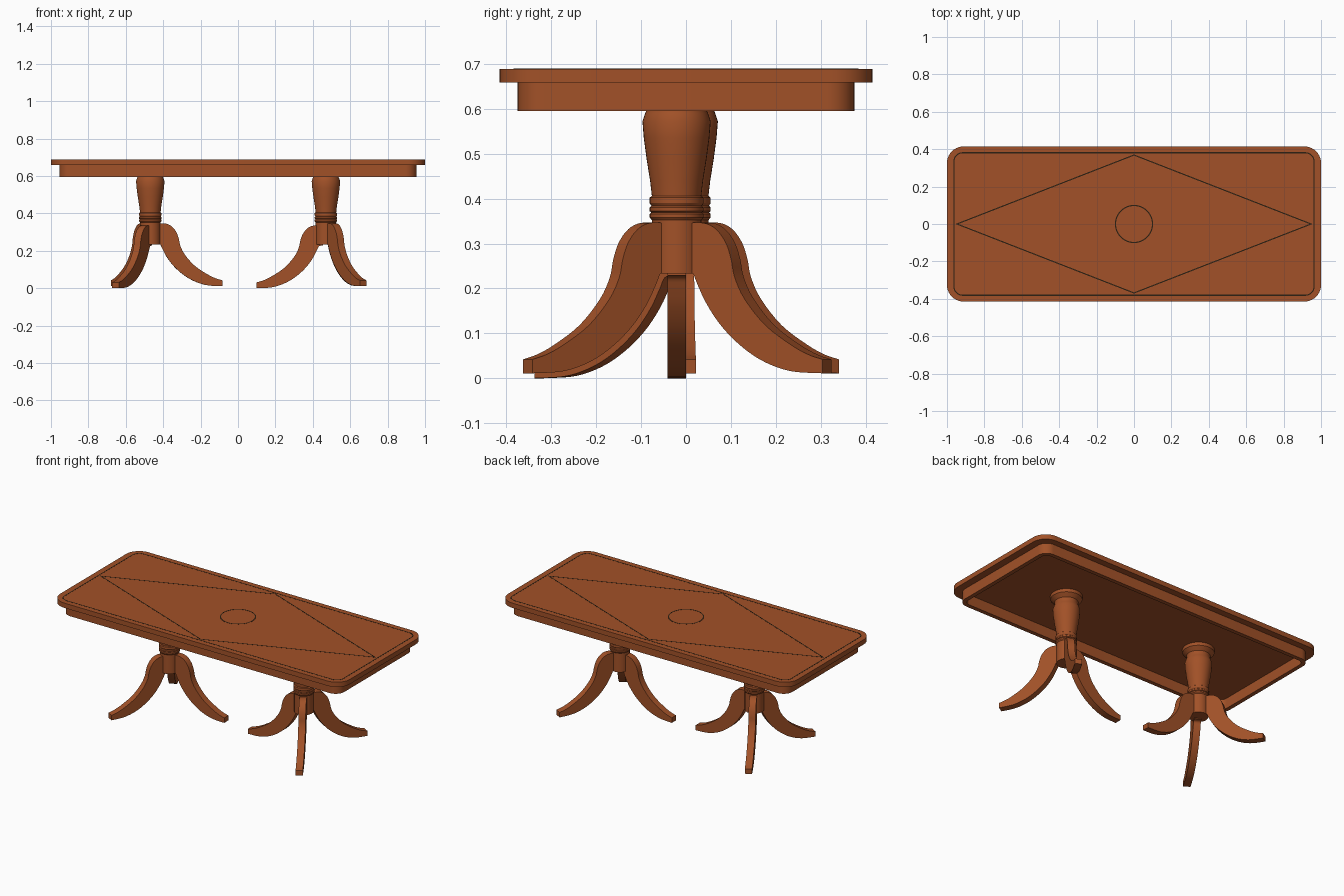
import bpy, bmesh, math
from mathutils import Vector

if "Cube" in bpy.data.objects:
    bpy.data.objects.remove(bpy.data.objects["Cube"])


def material(name, rgb):
    m = bpy.data.materials.new(name)
    m.diffuse_color = (*rgb, 1)
    m.use_nodes = True
    m.node_tree.nodes["Principled BSDF"].inputs["Base Color"].default_value = m.diffuse_color
    return m


WOOD = material("reddish brown wood", (0.36, 0.083, 0.021))
INLAY = material("dark inlay", (0.025, 0.014, 0.006))


def finish(name, bm, mat, smooth=True):
    bmesh.ops.recalc_face_normals(bm, faces=bm.faces)
    me = bpy.data.meshes.new(name)
    bm.to_mesh(me)
    bm.free()
    me.materials.append(mat)
    ob = bpy.data.objects.new(name, me)
    bpy.context.collection.objects.link(ob)
    if smooth:
        bpy.ops.object.select_all(action='DESELECT')
        ob.select_set(True)
        bpy.context.view_layer.objects.active = ob
        bpy.ops.object.shade_smooth_by_angle(angle=math.radians(30))
    return ob


def rounded_rect(hx, hy, r, n=10):
    pts = []
    for k, (sx, sy) in enumerate([(1, 1), (-1, 1), (-1, -1), (1, -1)]):
        for i in range(n + 1):
            a = math.pi / 2 * (k + i / n)
            pts.append((sx * (hx - r) + r * math.cos(a), sy * (hy - r) + r * math.sin(a)))
    return pts


def slab(name, pts, z0, z1, mat):
    bm = bmesh.new()
    f = bm.faces.new([bm.verts.new((x, y, z0)) for x, y in pts])
    up = bmesh.ops.extrude_face_region(bm, geom=[f])["geom"]
    bmesh.ops.translate(bm, vec=(0, 0, z1 - z0), verts=[v for v in up if isinstance(v, bmesh.types.BMVert)])
    if not any(len(x.verts) == len(pts) and abs(x.calc_center_median().z - z0) < 1e-6 for x in bm.faces):
        bm.faces.new([v for v in bm.verts if abs(v.co.z - z0) < 1e-6])
    return finish(name, bm, mat)


def frame(name, outer, inner, z0, z1, mat):
    bm = bmesh.new()
    loops = [[bm.verts.new((x, y, z)) for x, y in pts]
             for pts, z in [(outer, z0), (outer, z1), (inner, z1), (inner, z0)]]
    n = len(outer)
    for k in range(4):
        a, b = loops[k], loops[(k + 1) % 4]
        for i in range(n):
            j = (i + 1) % n
            bm.faces.new((a[i], a[j], b[j], b[i]))
    return finish(name, bm, mat)


# Table top and hollow apron
slab("table_top", rounded_rect(1.0, 0.415, 0.09), 0.659, 0.689, WOOD)
frame("apron", rounded_rect(0.955, 0.375, 0.06), rounded_rect(0.93, 0.35, 0.035), 0.595, 0.66, WOOD)

# Thin inlay lines: border, diamond and centre circle
W, Z0, Z1 = 0.006, 0.6885, 0.6896
frame("border_inlay", rounded_rect(0.966, 0.384, 0.05), rounded_rect(0.966 - W, 0.384 - W, 0.05 - W), Z0, Z1, INLAY)
diamond = [(0.955, 0), (0, 0.372), (-0.955, 0), (0, -0.372)]
s = 1 - W / 0.347
frame("diamond_inlay", diamond, [(x * s, y * s) for x, y in diamond], Z0, Z1, INLAY)
ring = [(math.cos(a * math.pi / 24), math.sin(a * math.pi / 24)) for a in range(48)]
frame("circle_inlay", [(x * 0.102, y * 0.102) for x, y in ring],
      [(x * (0.102 - W), y * (0.102 - W)) for x, y in ring], Z0, Z1, INLAY)

# Turned column profile (radius, height)
COLUMN = [(0, 0.233), (0.055, 0.233), (0.055, 0.352), (0.060, 0.358), (0.060, 0.366), (0.056, 0.369),
          (0.060, 0.372), (0.060, 0.380), (0.056, 0.384), (0.060, 0.390), (0.060, 0.402), (0.055, 0.406),
          (0.059, 0.44), (0.067, 0.49), (0.073, 0.535), (0.076, 0.572), (0.070, 0.59), (0.064, 0.605),
          (0.066, 0.62), (0.088, 0.64), (0.09, 0.66), (0, 0.66)]


def column(name, seg=40):
    bm = bmesh.new()
    vs = [bm.verts.new((r, 0, z)) for r, z in COLUMN]
    es = [bm.edges.new(p) for p in zip(vs, vs[1:])]
    bmesh.ops.spin(bm, geom=vs + es, cent=(0, 0, 0), axis=(0, 0, 1), angle=2 * math.pi, steps=seg, use_merge=True)
    bmesh.ops.remove_doubles(bm, verts=bm.verts, dist=1e-5)
    return finish(name, bm, WOOD)


# Scrolled leg outline (radius, height): upper and lower curves
UPPER = [(0.03, 0.345), (0.08, 0.346), (0.113, 0.332), (0.138, 0.302), (0.152, 0.265), (0.161, 0.225),
         (0.187, 0.176), (0.24, 0.118), (0.305, 0.075), (0.35, 0.053), (0.387, 0.042)]
LOWER = [(0.03, 0.24), (0.052, 0.235), (0.065, 0.21), (0.085, 0.172), (0.115, 0.130), (0.15, 0.094),
         (0.19, 0.063), (0.23, 0.040), (0.275, 0.023), (0.32, 0.014), (0.387, 0.011)]


def curve(pts, n=4):
    # Catmull-Rom through the points
    p = [Vector(q) for q in pts]
    p = [2 * p[0] - p[1]] + p + [2 * p[-1] - p[-2]]
    out = []
    for i in range(1, len(p) - 2):
        a, b, c, d = p[i - 1:i + 3]
        for k in range(n):
            t = k / n
            out.append(0.5 * (2 * b + (c - a) * t + (2 * a - 5 * b + 4 * c - d) * t * t
                              + (3 * b - a - 3 * c + d) * t ** 3))
    return out + [p[-2]]


def leg(name, half=0.0205):
    bm = bmesh.new()
    rows = []
    for u, l in zip(curve(UPPER), curve(LOWER)):
        rows.append([bm.verts.new((q.x, y, q.y)) for q, y in
                     [(u, -half), (u, half), (l, half), (l, -half)]])
    for a, b in zip(rows, rows[1:]):
        for k in range(4):
            bm.faces.new((a[k], a[(k + 1) % 4], b[(k + 1) % 4], b[k]))
    bm.faces.new(rows[0])
    bm.faces.new(rows[-1])
    return finish(name, bm, WOOD)


# Two pedestals, the left one turned 60 degrees; one leg of each sits slightly lower
for side, x, y, turn in [("right", 0.47, -0.021, 0), ("left", -0.469, -0.005, 60)]:
    column(side + "_column").location = (x, y, 0)
    for i, (ang, shift, drop) in enumerate([(180, -0.015, -0.011), (60, 0, 0), (301, 0, 0)]):
        a = math.radians(ang + turn)
        ob = leg(f"{side}_leg_{i + 1}")
        ob.rotation_euler.z = a
        ob.location = (x + shift * math.cos(a), y + shift * math.sin(a), drop)
